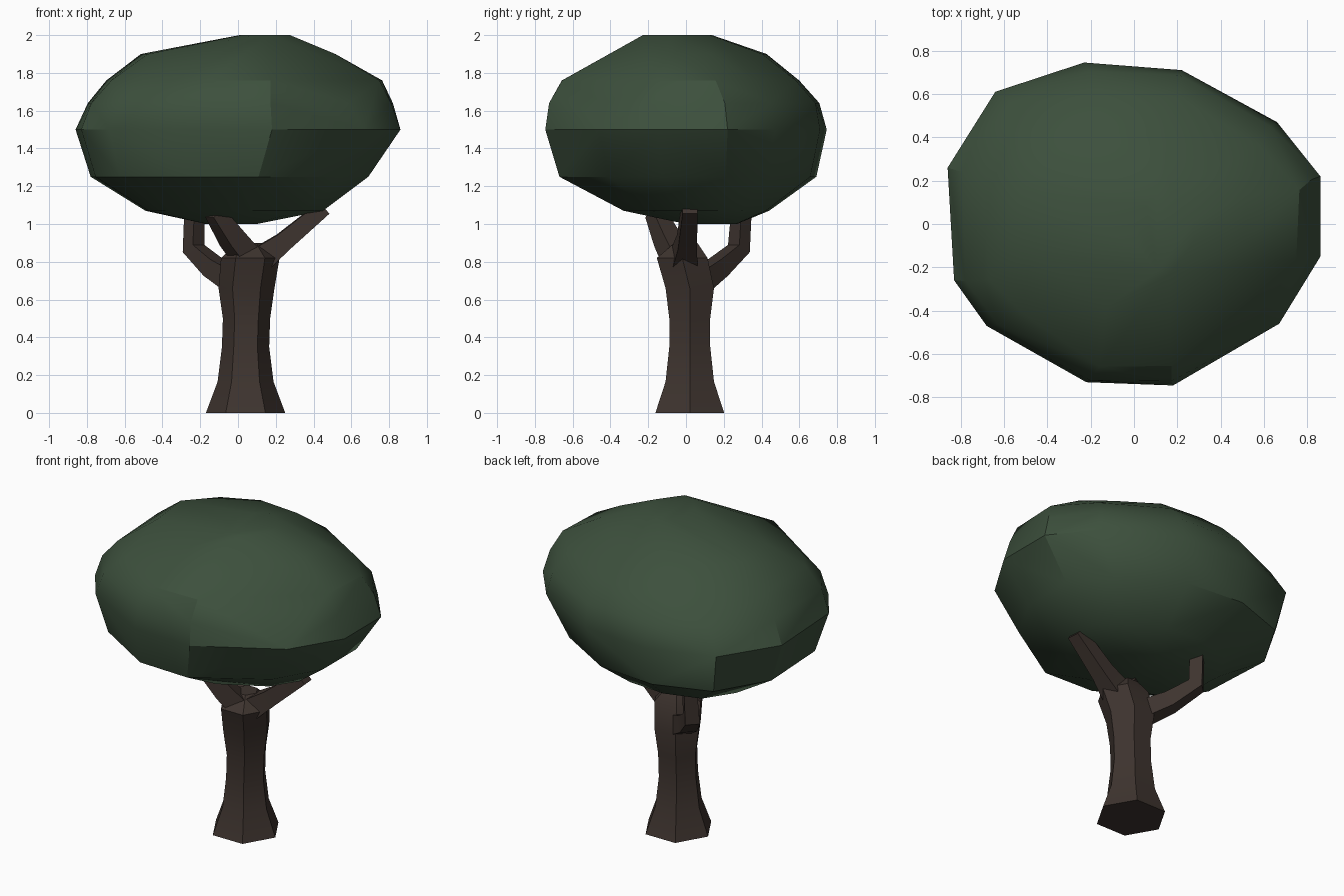
import bpy, bmesh, math
from mathutils import Vector

if "Cube" in bpy.data.objects:
    bpy.data.objects.remove(bpy.data.objects["Cube"])


def material(name, color):
    m = bpy.data.materials.new(name)
    m.diffuse_color = (*color, 1)
    m.use_nodes = True
    m.node_tree.nodes["Principled BSDF"].inputs["Base Color"].default_value = m.diffuse_color
    return m


bark = material("bark", (0.048, 0.034, 0.028))
leaf = material("leaf", (0.046, 0.080, 0.046))


def finish(name, bm, mat):
    bmesh.ops.recalc_face_normals(bm, faces=bm.faces)
    me = bpy.data.meshes.new(name)
    bm.to_mesh(me)
    bm.free()
    me.materials.append(mat)
    ob = bpy.data.objects.new(name, me)
    bpy.context.collection.objects.link(ob)
    bpy.ops.object.select_all(action='DESELECT')
    ob.select_set(True)
    bpy.context.view_layer.objects.active = ob
    bpy.ops.object.shade_smooth_by_angle(angle=math.radians(30))


def loft(name, rings, mat):
    bm = bmesh.new()
    loops = [[bm.verts.new(p) for p in ring] for ring in rings]
    for a, b in zip(loops, loops[1:]):
        n = len(a)
        for i in range(n):
            bm.faces.new((a[i], a[(i + 1) % n], b[(i + 1) % n], b[i]))
    bm.faces.new(loops[0][::-1])
    bm.faces.new(loops[-1])
    finish(name, bm, mat)


# Hexagonal trunk with flared foot and crown: centre x, centre y, z, radius
trunk = [(0.04, 0.02, 0, 0.21), (0.04, 0.02, 0.165, 0.148), (0.04, 0.02, 0.35, 0.125),
         (0.045, 0.02, 0.5, 0.125), (0.045, 0.02, 0.66, 0.148), (0.065, -0.02, 0.82, 0.155),
         (0.06, 0.0, 0.90, 0.07)]
loft("trunk", [[(x + r * math.cos(i * math.pi / 3), y + r * math.sin(i * math.pi / 3), z)
                for i in range(6)] for x, y, z, r in trunk], bark)


# Four-sided branches that taper along a bent path
def branch(name, path):
    pts = [Vector(p[:3]) for p in path]
    side = (pts[-1] - pts[0]).cross(Vector((0, 0, 1))).normalized()
    rings = []
    for i, p in enumerate(pts):
        t = (pts[min(i + 1, len(pts) - 1)] - pts[max(i - 1, 0)]).normalized()
        up = side.cross(t).normalized()
        r = path[i][3]
        rings.append([p + r * (a * side + b * up)
                      for a, b in ((-1, -1), (1, -1), (1, 1), (-1, 1))])
    loft(name, rings, bark)


branch("right_branch", [(0.10, -0.01, 0.80, 0.07), (0.24, 0.005, 0.905, 0.05),
                        (0.455, 0.02, 1.085, 0.04)])
branch("back_left_branch", [(0.0, 0.06, 0.69, 0.06), (-0.13, 0.17, 0.77, 0.05),
                            (-0.235, 0.28, 0.87, 0.043), (-0.23, 0.295, 1.09, 0.038)])
branch("front_left_branch", [(0.05, -0.05, 0.82, 0.06), (-0.03, -0.10, 0.92, 0.055),
                             (-0.125, -0.165, 1.06, 0.04)])

# Canopy: the plan outline refitted to the extents at each height, its
# diagonals trimmed per quadrant (back right, back left, front left, front right)
outline = [(-0.23, 0.745), (0.22, 0.71), (0.66, 0.47), (0.86, 0.22), (0.86, -0.15),
           (0.67, -0.46), (0.18, -0.745), (-0.22, -0.73), (-0.68, -0.47),
           (-0.83, -0.26), (-0.86, 0.26), (-0.64, 0.61)]
levels = [  # z, x min, x max, y min, y max, trims
    (1.00, -0.17, 0.10, 0.0, 0.27, (0, 0, 0, 0)),
    (1.07, -0.49, 0.45, -0.33, 0.44, (0, 0, 0, 0)),
    (1.25, -0.78, 0.69, -0.67, 0.69, (0, 0, 0, 0)),
    (1.50, -0.86, 0.86, -0.745, 0.745, (0, 0, 0, 0)),
    (1.64, -0.81, 0.82, -0.74, 0.72, (0, .06, .02, .1)),
    (1.76, -0.72, 0.77, -0.69, 0.62, (.04, .1, .1, .25)),
    (1.90, -0.53, 0.53, -0.42, 0.44, (.12, .1, .2, .25)),
    (2.00, 0.0, 0.28, -0.24, 0.15, (.3, .2, .3, .3))]
bm = bmesh.new()
for z, x0, x1, y0, y1, trims in levels:
    for u, v in outline:
        ang = math.atan2(v, u) % math.tau
        k = 1 - trims[int(ang / (math.pi / 2)) % 4] * math.sin(2 * ang) ** 2
        bm.verts.new((x0 + (x1 - x0) * (u * k + 0.86) / 1.72,
                      y0 + (y1 - y0) * (v * k + 0.745) / 1.49, z))
bmesh.ops.convex_hull(bm, input=bm.verts)
loose = [v for v in bm.verts if not v.link_faces]
bmesh.ops.delete(bm, geom=loose, context='VERTS')
finish("canopy", bm, leaf)
